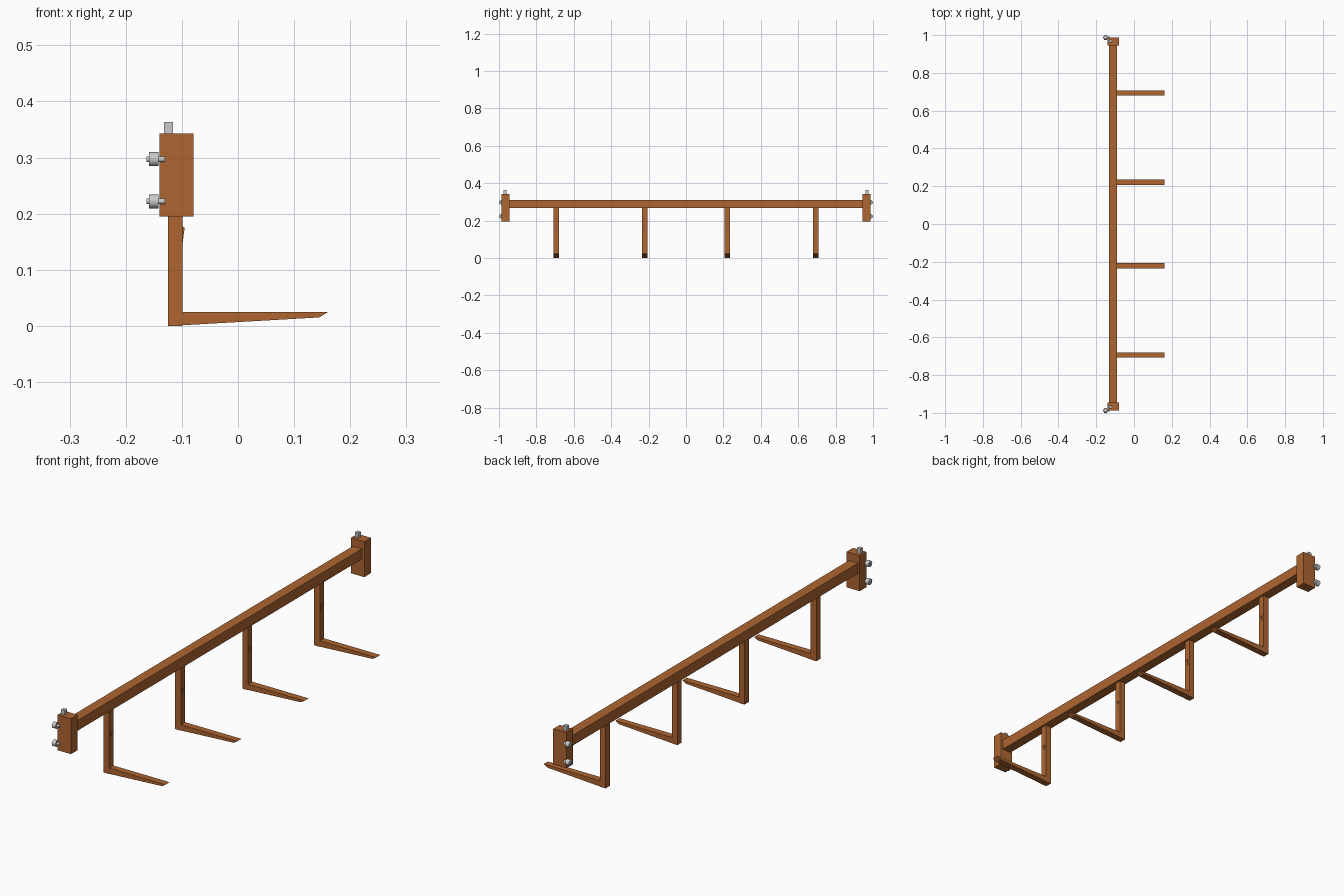
import bpy, math

if "Cube" in bpy.data.objects:
    bpy.data.objects.remove(bpy.data.objects["Cube"])

brown = bpy.data.materials.new("painted_steel")
brown.diffuse_color = (0.42, 0.13, 0.03, 1)
brown.use_nodes = True
brown.node_tree.nodes["Principled BSDF"].inputs["Base Color"].default_value = brown.diffuse_color


def prism(name, profile, y, width, mat=brown):
    """Extrude an (x, z) outline along y, centred at y."""
    n = len(profile)
    verts = [(x, y + s * width / 2, z) for s in (-1, 1) for x, z in profile]
    faces = [list(range(n)), list(range(2 * n - 1, n - 1, -1))]
    faces += [(i, i + n, (i + 1) % n + n, (i + 1) % n) for i in range(n)]
    mesh = bpy.data.meshes.new(name)
    mesh.from_pydata(verts, [], faces)
    ob = bpy.data.objects.new(name, mesh)
    bpy.context.collection.objects.link(ob)
    if mat:
        mesh.materials.append(mat)
    return ob


def box(name, x0, x1, z0, z1, y, width, mat=brown):
    return prism(name, [(x0, z0), (x1, z0), (x1, z1), (x0, z1)], y, width, mat)


def rod(name, x0, x1, y, z, r, sides):
    bpy.ops.mesh.primitive_cylinder_add(
        vertices=sides, radius=r, depth=x1 - x0,
        location=((x0 + x1) / 2, y, z), rotation=(0, math.pi / 2, 0))
    ob = bpy.context.object
    ob.name = name
    bpy.ops.object.shade_smooth_by_angle(angle=math.radians(35))
    return ob


# Long cross beam
box("cross_beam", -0.132, -0.09, 0.267, 0.31, 0, 1.892)

# End brackets, each with a top peg and two bolts on the back
for side in (-1, 1):
    box("end_bracket", -0.14, -0.079, 0.195, 0.343, side * 0.966, 0.043)
    box("top_peg", -0.132, -0.116, 0.335, 0.363, side * 0.968, 0.016, None)
    for z in (0.222, 0.297):
        rod("bolt_nut", -0.159, -0.142, side * 0.9875, z, 0.0125, 12)
        rod("bolt_shank", -0.163, -0.13, side * 0.9875, z, 0.005, 12)

# Four forks: upright, tapered tine and small latch wedge
for y in (-0.694, -0.221, 0.221, 0.694):
    box("fork_upright", -0.125, -0.099, 0, 0.268, y, 0.028)
    prism("fork_tine", [(-0.1, 0.001), (0.145, 0.015), (0.161, 0.025), (-0.1, 0.025)], y, 0.028)
    prism("latch_wedge", [(-0.104, 0.145), (-0.099, 0.145), (-0.095, 0.175), (-0.104, 0.18)], y, 0.01)
